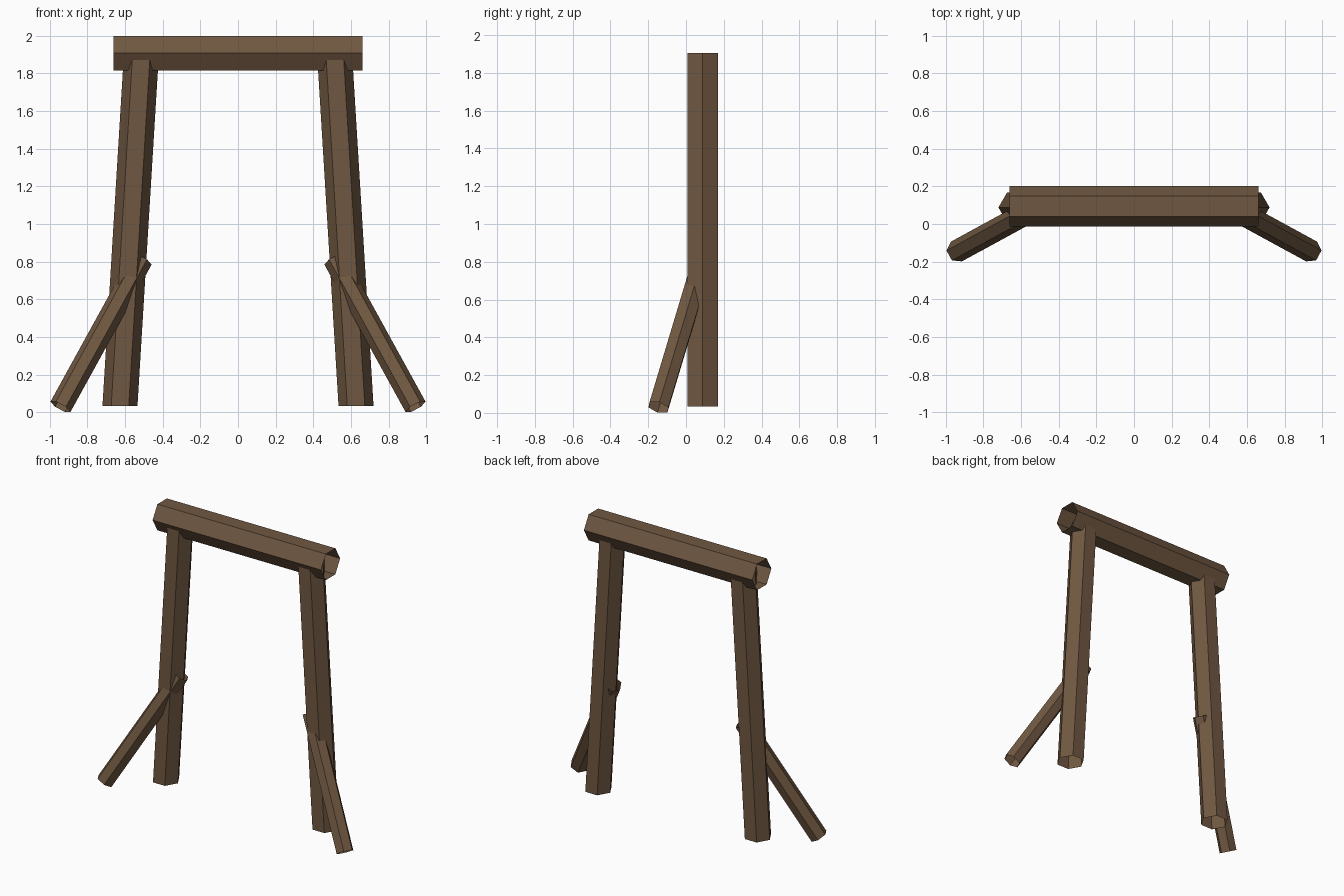
import bpy, bmesh, math
from mathutils import Vector

if "Cube" in bpy.data.objects:
    bpy.data.objects.remove(bpy.data.objects["Cube"])

wood = bpy.data.materials.new("dark brown wood")
wood.diffuse_color = (0.160, 0.096, 0.053, 1)
wood.use_nodes = True
wood.node_tree.nodes["Principled BSDF"].inputs["Base Color"].default_value = wood.diffuse_color


def hex_tube(name, start, end, radius, u, v):
    """Open-ended six-sided log; u and v span the plane of its end rings."""
    start, end = Vector(start), Vector(end)
    bm = bmesh.new()
    rings = []
    for p in (start, end):
        rings.append([bm.verts.new(p + radius * (math.cos(a) * u + math.sin(a) * v))
                      for a in (i * math.pi / 3 for i in range(6))])
    outward_ccw = u.cross(v).dot(end - start) > 0
    for i in range(6):
        j = (i + 1) % 6
        quad = [rings[0][i], rings[0][j], rings[1][j], rings[1][i]]
        bm.faces.new(quad if outward_ccw else quad[::-1])
    mesh = bpy.data.meshes.new(name)
    bm.to_mesh(mesh)
    bm.free()
    mesh.materials.append(wood)
    ob = bpy.data.objects.new(name, mesh)
    bpy.context.collection.objects.link(ob)
    return ob


X, Y, Z = Vector((1, 0, 0)), Vector((0, 1, 0)), Vector((0, 0, 1))

# Top beam, open at both ends
hex_tube("top_beam", (-0.662, 0.094, 1.907), (0.662, 0.094, 1.907), 0.107, Y, Z)

for side, s in (("left", -1), ("right", 1)):
    # Leaning post with level-cut ends
    hex_tube("post_" + side, (s * 0.627, 0.088, 0.033), (s * 0.513, 0.088, 1.906),
             0.093, X, Y)

    # Diagonal brace with square-cut ends
    foot, tip = Vector((s * 0.943, -0.146, 0.029)), Vector((s * 0.512, 0.089, 0.812))
    axis = (tip - foot).normalized()
    u = axis.cross(Z).normalized()
    hex_tube("brace_" + side, foot, tip, 0.06, u, axis.cross(u))
